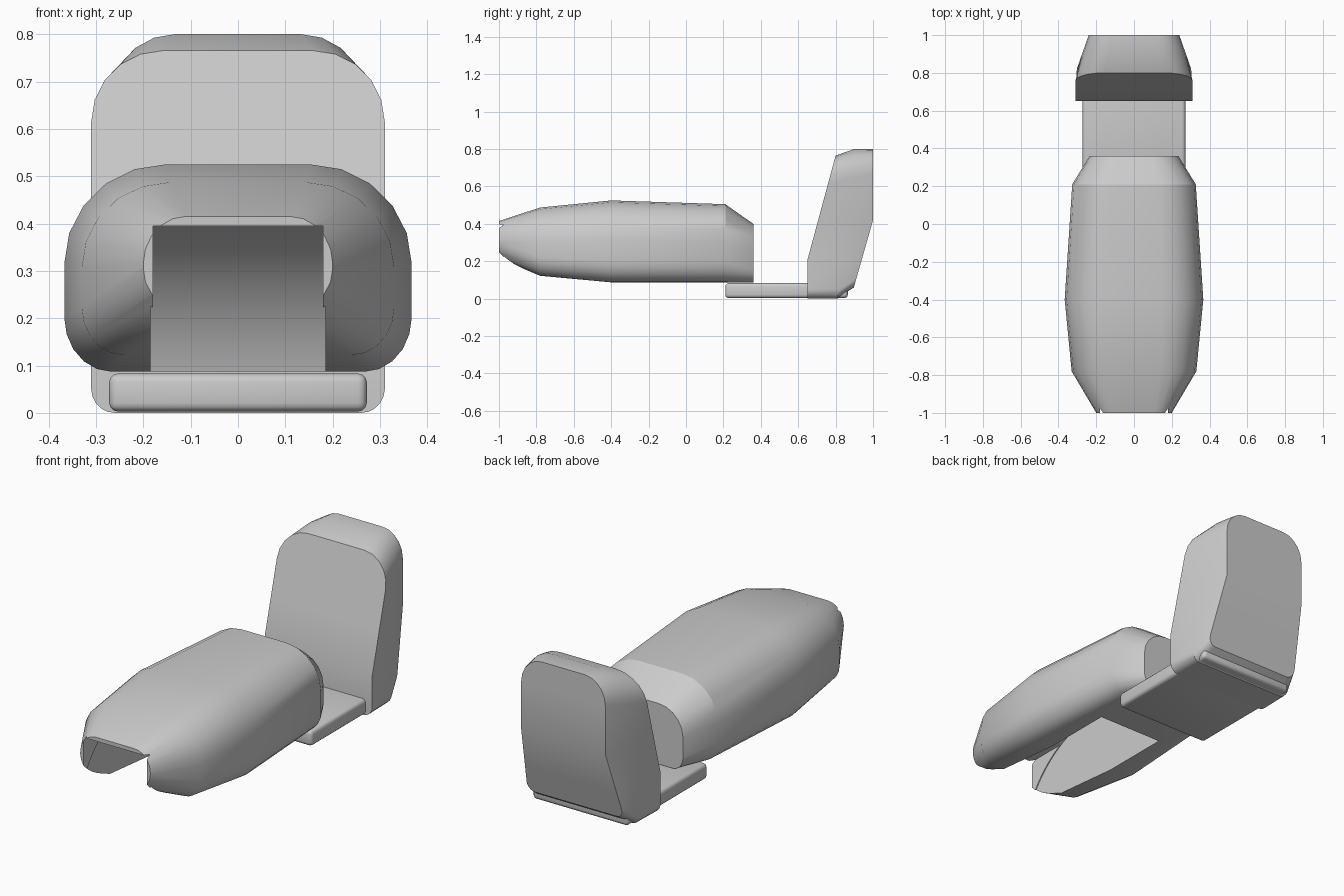
import bpy, bmesh, math

if "Cube" in bpy.data.objects:
    bpy.data.objects.remove(bpy.data.objects["Cube"])

def outline(hw, z0, z1, top, bot, side=(), n=5):
    """Rounded section; top and bot are the (x, z) corner radii, side adds points on the flanks."""
    half = []
    for i in range(n + 1):
        a = math.pi / 2 * i / n
        half.append((hw - bot[0] + bot[0] * math.sin(a), z0 + bot[1] - bot[1] * math.cos(a)))
    half += [(hw, z) for z in side]
    for i in range(n + 1):
        a = math.pi / 2 * i / n
        half.append((hw - top[0] + top[0] * math.cos(a), z1 - top[1] + top[1] * math.sin(a)))
    return half + [(-x, z) for x, z in reversed(half)]

def loft(name, rings):
    bm = bmesh.new()
    vs = [[bm.verts.new(p) for p in r] for r in rings]
    n = len(vs[0])
    for a, b in zip(vs, vs[1:]):
        for i in range(n):
            j = (i + 1) % n
            bm.faces.new((a[i], a[j], b[j], b[i]))
    for r in (vs[0], vs[-1]):
        for i in range(n // 2 - 1):
            bm.faces.new((r[i], r[i + 1], r[n - 2 - i], r[n - 1 - i]))
    bmesh.ops.recalc_face_normals(bm, faces=bm.faces)
    me = bpy.data.meshes.new(name)
    bm.to_mesh(me)
    bm.free()
    ob = bpy.data.objects.new(name, me)
    bpy.context.collection.objects.link(ob)
    return ob

def activate(ob):
    bpy.ops.object.select_all(action='DESELECT')
    ob.select_set(True)
    bpy.context.view_layer.objects.active = ob

def smooth(ob, deg=30):
    activate(ob)
    bpy.ops.object.shade_smooth_by_angle(angle=math.radians(deg))

def box(name, lo, hi):
    bpy.ops.mesh.primitive_cube_add(size=1, location=[(a + b) / 2 for a, b in zip(lo, hi)])
    ob = bpy.context.object
    ob.name = name
    ob.scale = [b - a for a, b in zip(lo, hi)]
    bpy.ops.object.transform_apply(location=False, rotation=False, scale=True)
    return ob

def cut(ob, cutter):
    cutter.hide_render = True
    m = ob.modifiers.new("cut", 'BOOLEAN')
    m.operation, m.solver, m.object = 'DIFFERENCE', 'EXACT', cutter
    activate(ob)
    bpy.ops.object.modifier_apply(modifier=m.name)
    bpy.data.objects.remove(cutter)

# Fairing: y, half width, bottom, top, top radii, bottom radii
sections = [
    (-1.0, .20, .215, .415, (.09, .10), (.09, .09)),
    (-.78, .33, .122, .487, (.185, .18), (.09, .10)),
    (-.40, .367, .087, .525, (.215, .21), (.10, .115)),
    (.21, .327, .087, .505, (.20, .20), (.10, .11)),
    (.36, .235, .087, .40, (.14, .14), (.06, .07)),
]
body = loft("front_fairing", [[(x, y, z) for x, z in outline(*s)] for y, *s in sections])

# Wheel well and the narrower opening at the nose
bpy.ops.mesh.primitive_cylinder_add(vertices=96, radius=.528, depth=.37,
                                    location=(0, -.534, -.07), rotation=(0, math.pi / 2, 0))
cut(body, bpy.context.object)
cut(body, box("nose_cutter", (-.18, -1.2, -.2), (.18, -.55, .395)))
smooth(body)

# Floor plate
plate = box("floor_plate", (-.272, .21, .003), (.272, .865, .083))
bev = plate.modifiers.new("bevel", 'BEVEL')
bev.width, bev.segments = .018, 3
activate(plate)
bpy.ops.object.modifier_apply(modifier="bevel")
smooth(plate)

# Backrest: sections whose depth changes with height
def front_y(z):
    return .65 + .15 * max(0, z - .21) / .555

def mid_y(z):
    return .81 + .09 * min(1, z / .42)

def back_y(z):
    return 1 - .1 * max(0, .42 - z) / .35

def taper(y):
    return 1 - .226 * max(0, y - .8) / .2

rings = []
for fy, z0, z1, top, bot in (
        (front_y, 0, .765, (.15, .15), (.05, .05)),
        (mid_y, 0, .80, (.16, .15), (.05, .05)),
        (back_y, .06, .80, (.15, .13), (.05, .05))):
    rings.append([(x * taper(fy(z)), fy(z), z)
                  for x, z in outline(.31, z0, z1, top, bot, (.21, .42))])
smooth(loft("backrest", rings), 25)
